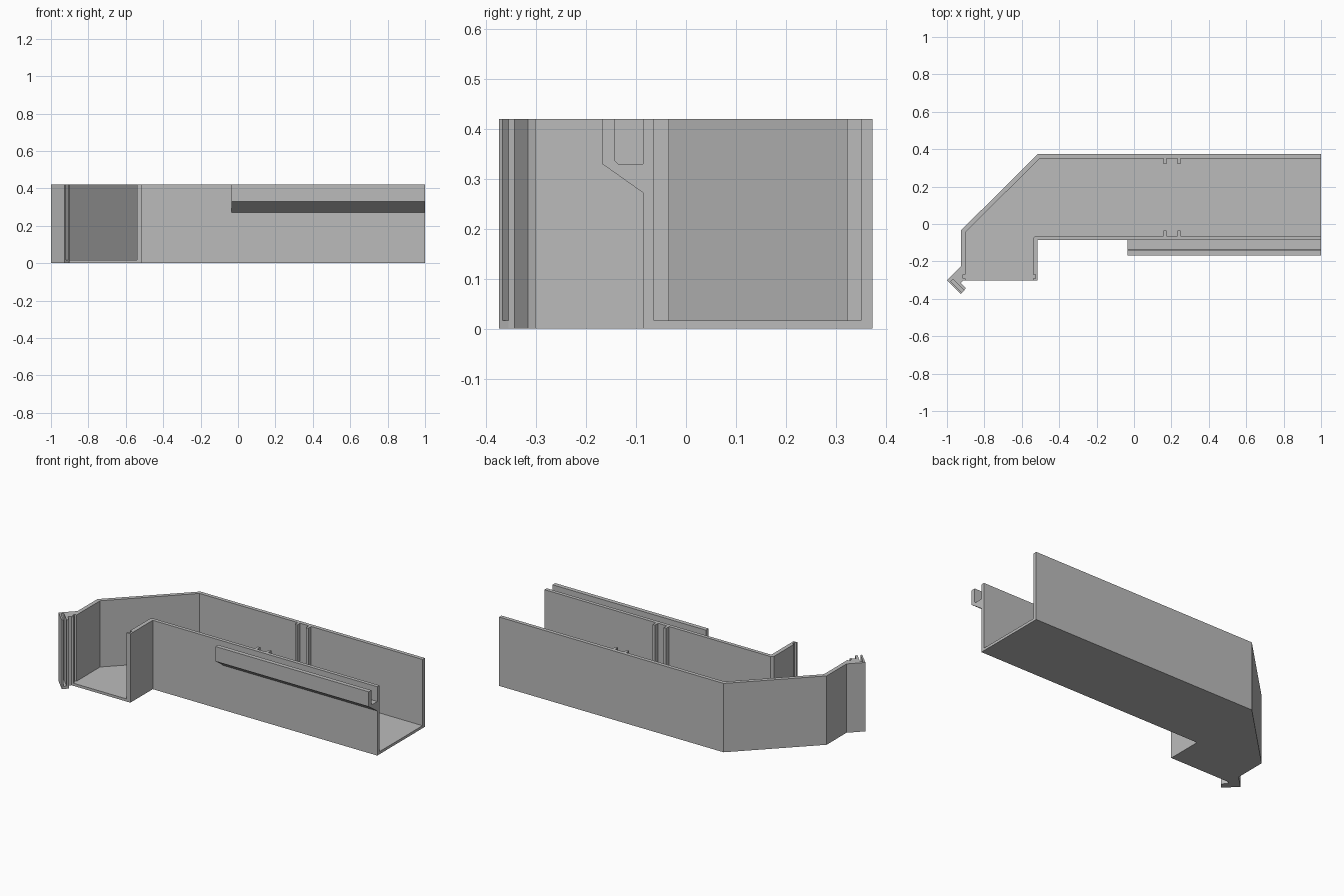
import bpy
import bmesh
from mathutils import Vector

cube = bpy.data.objects.get("Cube")
if cube:
    bpy.data.objects.remove(cube, do_unlink=True)

HEIGHT = 0.42
FLOOR = 0.016
END = 1.0            # open end of the channel
RAIL_START = -0.035

# Single grey plastic colour
grey = bpy.data.materials.new("plain_grey")
grey.use_nodes = True
colour = (0.5, 0.5, 0.5, 1)
grey.diffuse_color = colour
grey.node_tree.nodes["Principled BSDF"].inputs["Base Color"].default_value = colour


def prism(name, outline, direction):
    """Extrude a closed 3D outline along a direction into a solid part."""
    bm = bmesh.new()
    base = bm.faces.new([bm.verts.new(point) for point in outline])
    result = bmesh.ops.extrude_face_region(bm, geom=[base], use_keep_orig=True)
    moved = [item for item in result["geom"] if isinstance(item, bmesh.types.BMVert)]
    bmesh.ops.translate(bm, verts=moved, vec=Vector(direction))
    bmesh.ops.recalc_face_normals(bm, faces=bm.faces)
    mesh = bpy.data.meshes.new(name)
    bm.to_mesh(mesh)
    bm.free()
    mesh.materials.append(grey)
    part = bpy.data.objects.new(name, mesh)
    bpy.context.collection.objects.link(part)
    return part


def upright(name, plan, height):
    """Stand a plan outline on the ground and raise it to a height."""
    return prism(name, [(x, y, 0) for x, y in plan], (0, 0, height))


def ribs(wall_y, tip_y):
    """Plan points of the two guide ribs standing on a long wall."""
    points = []
    for left in (0.158, 0.233):
        right = left + 0.016
        points += [(left, wall_y), (left, tip_y), (right, tip_y), (right, wall_y)]
    return points


def groove(wall_x, deep_x):
    """Plan points of the small cover groove near the mouth, front to back."""
    near, far = -0.292, -0.27
    return [(wall_x, near), (deep_x, near), (deep_x, far), (wall_x, far)]


# Inner faces of both walls, from the mouth to the open end
mouth_y = -0.302
back_inner = [(-0.9, mouth_y), *groove(-0.9, -0.915), (-0.9, -0.044),
              (-0.505, 0.35), *ribs(0.35, 0.322), (END, 0.35)]
front_inner = [(-0.54, mouth_y), *groove(-0.54, -0.527), (-0.54, -0.075),
               (-0.527, -0.064), *ribs(-0.064, -0.034), (END, -0.064)]

# Slotted hook at the outer corner of the mouth
hook_slot = [(-0.92, -0.367), (-0.98, -0.307), (-0.968, -0.295), (-0.908, -0.355)]
hook = [(-0.925, -0.226), (-1, -0.301), (-0.927, -0.374), *hook_slot,
        (-0.9, -0.343), (-0.927, -0.316), (-0.913, mouth_y)]

# Tall walls, floor between them and the closed bottom of the hook slot
back_outer = [(END, 0.373), (-0.515, 0.373), (-0.925, -0.034)]
upright("back_wall_with_hook", back_outer + hook + back_inner, HEIGHT)

front_outer = [(END, -0.086), (-0.515, -0.086), (-0.515, mouth_y)]
upright("front_wall", front_outer + front_inner, HEIGHT)

upright("floor", back_inner + front_inner[::-1], FLOOR)
upright("hook_slot_floor", hook_slot, FLOOR)

# Hanging rail on the front: sloped underside, open slot on top
wall_y, lip_y, slot_y = -0.086, -0.168, -0.142
ledge = 0.33
rail_profile = [(wall_y, 0.272), (lip_y, ledge), (lip_y, HEIGHT), (slot_y, HEIGHT),
                (slot_y, ledge + 0.006), (slot_y + 0.006, ledge), (wall_y, ledge)]
prism("front_rail", [(RAIL_START, y, z) for y, z in rail_profile],
      (END - RAIL_START, 0, 0))
